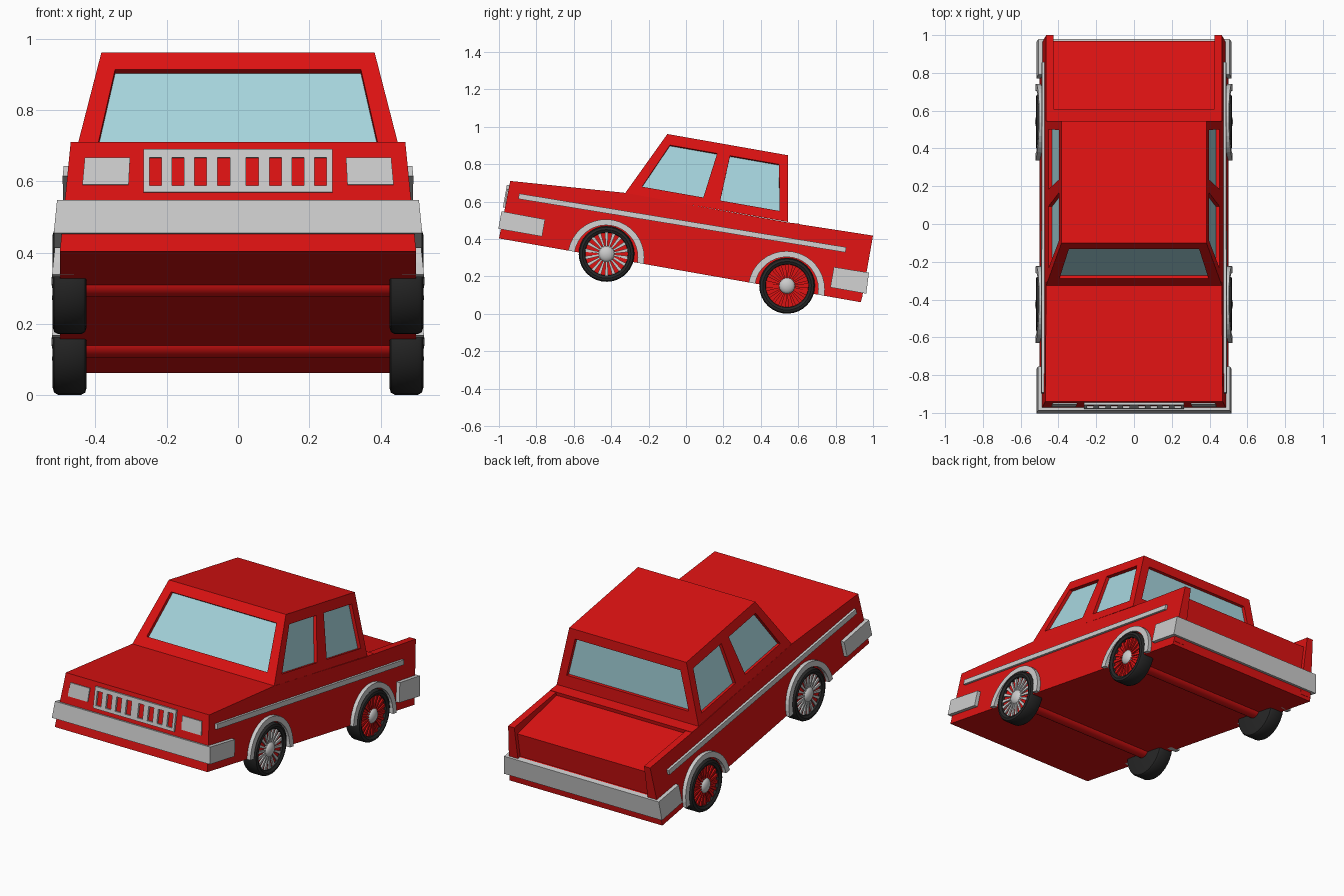
import bpy, bmesh
from math import sin, cos, pi, radians
from mathutils import Matrix, Vector, geometry

if "Cube" in bpy.data.objects:
    bpy.data.objects.remove(bpy.data.objects["Cube"])

# The car is modelled level (y along its length, z up from its floor), then pitched nose-up
TILT = Matrix.Translation((0, -1.0, 0.403)) @ Matrix.Rotation(radians(-10), 4, 'X')


def material(name, rgb):
    m = bpy.data.materials.new(name)
    m.diffuse_color = (*rgb, 1)
    m.use_nodes = True
    m.node_tree.nodes["Principled BSDF"].inputs["Base Color"].default_value = m.diffuse_color
    return m


RED = material("red_paint", (0.72, 0.006, 0.006))
GLASS = material("window_glass", (0.38, 0.66, 0.72))
RUBBER = material("rubber", (0.02, 0.02, 0.02))


def finish(name, bm, *mats, smooth=False):
    bmesh.ops.remove_doubles(bm, verts=bm.verts, dist=1e-5)
    bmesh.ops.recalc_face_normals(bm, faces=bm.faces)
    me = bpy.data.meshes.new(name)
    bm.to_mesh(me)
    bm.free()
    for m in mats:
        if m:
            me.materials.append(m)
    ob = bpy.data.objects.new(name, me)
    bpy.context.collection.objects.link(ob)
    ob.matrix_world = TILT
    if smooth:
        bpy.context.view_layer.objects.active = ob
        ob.select_set(True)
        bpy.ops.object.shade_smooth_by_angle(angle=radians(35))
        ob.select_set(False)
    return ob


def loft(bm, a, b):
    """Closed solid between two matching outlines."""
    va, vb = [bm.verts.new(p) for p in a], [bm.verts.new(p) for p in b]
    bm.faces.new(va)
    bm.faces.new(vb)
    n = len(va)
    for i in range(n):
        j = (i + 1) % n
        bm.faces.new((va[i], va[j], vb[j], vb[i]))


def body_x(z):
    return 0.5 - 0.097 * z


def prism(name, pts, mat=None, off=0.0, inner=None):
    """Side profile extruded across the car, or one slab per side if inner is given."""
    bm = bmesh.new()
    for s in ((1,) if inner is None else (1, -1)):
        outer = [(s * (body_x(z) + off), y, z) for y, z in pts]
        far = [(-p[0] if inner is None else s * inner, p[1], p[2]) for p in outer]
        loft(bm, outer, far)
    return finish(name, bm, mat)


def box(bm, x0, x1, y0, y1, z0, z1):
    loft(bm, [(x0, y0, z0), (x1, y0, z0), (x1, y0, z1), (x0, y0, z1)],
         [(x0, y1, z0), (x1, y1, z0), (x1, y1, z1), (x0, y1, z1)])


def lathe(bm, profile, cy, cz, side, n=32):
    """Spin (x, radius) points around a sideways axis."""
    rings = [[bm.verts.new((side * x, cy + r * cos(2 * pi * i / n), cz + r * sin(2 * pi * i / n)))
              for i in range(n)] for x, r in profile]
    for a, b in zip(rings, rings[1:]):
        for i in range(n):
            j = (i + 1) % n
            bm.faces.new((a[i], a[j], b[j], b[i]))
    bm.faces.new(rings[0])
    bm.faces.new(rings[-1])


# Lower body with hood and sunken rear deck
prism("body", [(0, 0), (0.006, 0.313), (0.622, 0.357), (1.507, 0.352), (1.571, 0.356),
               (1.571, 0.335), (1.945, 0.31), (1.945, 0.165), (1.965, 0.155), (1.965, 0)], RED)
prism("bed_walls", [(1.5, 0.02), (1.5, 0.352), (1.967, 0.362), (1.967, 0.02)], RED, inner=0.425)

# Cab with recessed windows
cab = bmesh.new()
CENTRE = Vector((0, 1.08, 0.53))


def window(outer, inner, depth=0.02):
    outer, inner = [Vector(p) for p in outer], [Vector(p) for p in inner]
    n = geometry.normal(outer)
    if n.dot(CENTRE - outer[0]) < 0:
        n = -n
    loops = [[cab.verts.new(p) for p in ps]
             for ps in (outer, inner, [p + n * depth for p in inner])]
    for a, b in zip(loops, loops[1:]):
        for i in range(4):
            j = (i + 1) % 4
            cab.faces.new((a[i], a[j], b[j], b[i]))
    cab.faces.new(loops[2]).material_index = 1


def cab_side(s, pts):
    return [(s * (0.465 - 0.232 * (z - 0.355)), y, z) for y, z in pts]


LOW, TOP = 0.355, 0.706
low_y, top_y = (0.622, 1.085, 1.507), (0.79, 1.105, 1.444)
SIDE_GLASS = [[(0.705, 0.405), (1.038, 0.405), (1.07, 0.65), (0.814, 0.65)],
              [(1.13, 0.405), (1.453, 0.405), (1.406, 0.65), (1.14, 0.65)]]
for s in (1, -1):
    for k, glass in enumerate(SIDE_GLASS):
        window(cab_side(s, [(low_y[k], LOW), (low_y[k + 1], LOW),
                            (top_y[k + 1], TOP), (top_y[k], TOP)]), cab_side(s, glass))
for k, t0, t1, x0, x1 in ((0, 0.16, 0.85, 0.395, 0.345), (2, 0.2, 0.84, 0.40, 0.345)):
    bot, top = cab_side(1, [(low_y[k], LOW), (top_y[k], TOP)])
    a, b = [Vector(bot).lerp(Vector(top), t) for t in (t0, t1)]
    window([(-bot[0], *bot[1:]), bot, top, (-top[0], *top[1:])],
           [(-x0, a.y, a.z), (x0, a.y, a.z), (x1, b.y, b.z), (-x1, b.y, b.z)])
for ys, z in ((low_y, LOW), (top_y, TOP)):
    rim = cab_side(1, [(y, z) for y in ys]) + cab_side(-1, [(y, z) for y in reversed(ys)])
    cab.faces.new([cab.verts.new(p) for p in rim])
finish("cab", cab, RED, GLASS)

# Bumpers and side trim
prism("front_bumper", [(-0.012, 0.05), (-0.012, 0.145), (0.225, 0.143), (0.225, 0.05)], off=0.022)
prism("rear_bumper", [(1.79, 0.05), (1.79, 0.16), (1.98, 0.163), (1.985, 0.05)], off=0.022)
prism("side_trim", [(0.065, 0.226), (0.065, 0.255), (1.837, 0.276), (1.837, 0.248)],
      off=0.014, inner=0.45)

# Grille: two rails and upright bars between eight slots
g = bmesh.new()
for z0, z1 in ((0.168, 0.186), (0.267, 0.29)):
    box(g, -0.265, 0.265, -0.008, 0.02, z0, z1)
edges = [-0.265]
for c in (-0.232, -0.168, -0.105, -0.04, 0.04, 0.105, 0.168, 0.232):
    edges += [c - 0.017, c + 0.017]
edges.append(0.265)
for x0, x1 in zip(edges[::2], edges[1::2]):
    box(g, x0, x1, -0.008, 0.02, 0.186, 0.267)
finish("grille", g)

# Headlights
h = bmesh.new()
for s in (1, -1):
    loft(h, [(s * x, -0.002, z) for x, z in ((0.307, 0.19), (0.437, 0.19), (0.43, 0.268), (0.303, 0.268))],
         [(s * x, 0.03, z) for x, z in ((0.307, 0.19), (0.437, 0.19), (0.43, 0.268), (0.303, 0.268))])
finish("headlights", h)

# Wheels, axles and arches
TYRE = [(0.49, 0.113), (0.512, 0.116), (0.52, 0.13), (0.516, 0.143), (0.505, 0.149),
        (0.44, 0.149), (0.429, 0.143), (0.425, 0.13)]
HUB = [(0.48, 0.044)] + [(0.50 + 0.024 * sin(a), 0.044 * cos(a)) for a in (0, 0.4, 0.8, 1.15, 1.45)]
WZ = 0.018
for end, wy, spoke_mat in (("front", 0.581, None), ("rear", 1.561, RED)):
    arc = [pi * i / 18 for i in range(19)]
    prism(end + "_wheel_arches",
          [(wy + 0.205 * cos(a), 0.203 * sin(a)) for a in arc] +
          [(wy + 0.17 * cos(a), 0.172 * sin(a)) for a in reversed(arc)], off=0.022, inner=0.46)
    axle = bmesh.new()
    lathe(axle, [(-0.44, 0.045), (0.44, 0.045)], wy, WZ, 1, 24)
    finish(end + "_axle", axle, RED, smooth=True)
    for side, label in ((1, "right"), (-1, "left")):
        part = f"{end}_{label}_"
        tyre, disc, hub, spokes = (bmesh.new() for _ in range(4))
        lathe(tyre, TYRE, wy, WZ, side)
        finish(part + "tyre", tyre, RUBBER, smooth=True)
        lathe(disc, [(0.485, 0.114), (0.498, 0.114)], wy, WZ, side)
        finish(part + "wheel_disc", disc, RED)
        lathe(hub, HUB, wy, WZ, side, 24)
        finish(part + "hub", hub, smooth=True)
        for i in range(18):
            a = 2 * pi * i / 18
            d, w = Vector((0, cos(a), sin(a))), Vector((0, -sin(a), cos(a)))
            quad = [Vector((0, wy, WZ)) + d * r + w * k
                    for r, k in ((0.035, -0.004), (0.114, -0.009), (0.114, 0.009), (0.035, 0.004))]
            loft(spokes, [p + Vector((side * 0.49, 0, 0)) for p in quad],
                 [p + Vector((side * 0.507, 0, 0)) for p in quad])
        finish(part + "spokes", spokes, spoke_mat)
